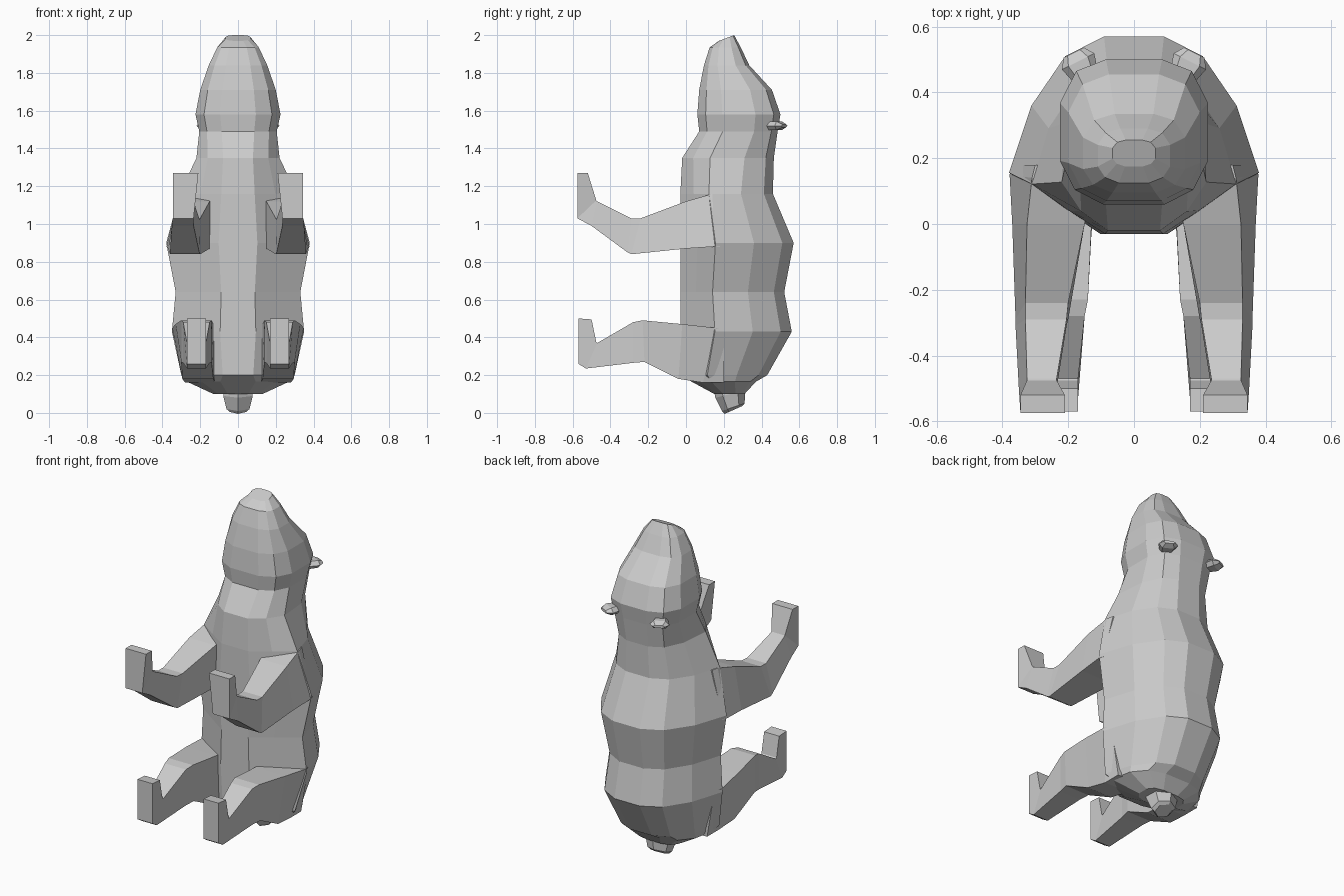
import bpy, bmesh, math
from mathutils import Vector

grey = bpy.data.materials.new("light grey")
grey.diffuse_color = (0.6, 0.6, 0.6, 1)


def make(name, rings):
    """Skin a closed tube through rings with equal point counts, capped at both ends."""
    bm = bmesh.new()
    rows = [[bm.verts.new(p) for p in ring] for ring in rings]
    n = len(rows[0])
    for a, b in zip(rows, rows[1:]):
        for i in range(n):
            j = (i + 1) % n
            bm.faces.new((a[i], a[j], b[j], b[i]))
    bm.faces.new(rows[0][::-1])
    bm.faces.new(rows[-1])
    bmesh.ops.recalc_face_normals(bm, faces=bm.faces)
    me = bpy.data.meshes.new(name)
    bm.to_mesh(me)
    bm.free()
    me.materials.append(grey)
    ob = bpy.data.objects.new(name, me)
    bpy.context.collection.objects.link(ob)
    return ob


# Body and head: half cross-sections blended from torso shape to head shape
TORSO = [(.27, 0), (.62, .15), (1, .31), (.82, .65), (.55, .9), (.24, 1)]
HEAD = [(.42, 0), (.8, .1), (1, .3), (1, .7), (.78, .92), (.38, 1)]


def section(z, y0, y1, w, h, tilt=0):
    half = []
    for (ax, ay), (bx, by) in zip(TORSO, HEAD):
        t = ay + (by - ay) * h
        half.append(((ax + (bx - ax) * h) * w, y0 + t * (y1 - y0), z + tilt * (t - .5)))
    return half + [(-x, y, zz) for x, y, zz in reversed(half)]


make("body", [section(*s) for s in [
    (.10, .15, .31, .13, 1),
    (.165, .03, .37, .27, .5),
    (.20, -.03, .43, .30, 0),
    (.43, -.03, .56, .35, 0),
    (.64, -.03, .52, .33, 0),
    (.90, -.03, .57, .38, 0),
    (1.16, -.03, .46, .31, .1),
    (1.35, -.02, .465, .22, .6),
    (1.49, .07, .485, .205, 1),
    (1.58, .06, .50, .225, 1),
    (1.71, .07, .455, .20, 1),
    (1.84, .095, .335, .155, 1),
    (1.935, .125, .29, .11, 1),
    (1.985, .175, .255, .065, 1, .03),
]])


# Limbs: each station is (top y, top z, bottom y, bottom z, inner x, outer top x, outer bottom x)
def limb(name, stations):
    for side, s in (("left", 1), ("right", -1)):
        make(side + "_" + name, [
            [(s * xi, ty, tz), (s * xt, ty, tz), (s * xb, by, bz), (s * xi, by, bz)]
            for ty, tz, by, bz, xi, xt, xb in stations])


limb("arm", [
    (.18, 1.16, .18, .88, .10, .30, .37),
    (.14, 1.16, .15, .88, .13, .31, .378),
    (0, 1.12, 0, .87, .15, .325, .37),
    (-.24, 1.03, -.29, .84, .20, .33, .36),
    (-.29, 1.03, -.31, .85, .205, .33, .36),
    (-.47, 1.12, -.50, .99, .235, .325, .35),
    (-.475, 1.125, -.575, 1.03, .235, .325, .345),
    (-.52, 1.27, -.575, 1.27, .21, .345, .345),
])
limb("leg", [
    (.20, .45, .20, .16, .10, .33, .28),
    (.16, .45, .09, .16, .12, .348, .28),
    (-.02, .47, -.04, .18, .13, .33, .295),
    (-.23, .49, -.22, .27, .14, .30, .30),
    (-.28, .48, -.28, .265, .15, .29, .29),
    (-.47, .37, -.53, .235, .17, .27, .27),
    (-.475, .375, -.57, .26, .17, .27, .27),
    (-.50, .495, -.57, .50, .17, .27, .27),
])

# Tail stub under the rump
make("tail", [[(w * math.cos(a), y + d * math.sin(a), z + .02 * math.sin(a))
               for a in [math.pi / 6 + k * math.pi / 3 for k in range(6)]]
              for z, y, w, d in ((.13, .235, .09, .085), (.10, .235, .09, .08),
                                 (.03, .25, .07, .06), (.015, .25, .05, .045))])

# Ears: small flat tabs pointing back and outward
for side, s in (("left", 1), ("right", -1)):
    out, along = Vector((s * .45, .89, 0)), Vector((s * .89, -.45, 0))
    base = Vector((s * .145, .445, 1.52))
    make(side + "_ear", [
        [base + out * d + along * w * u + Vector((0, 0, t * v))
         for u, v in ((-1, 0), (-.6, 1), (.6, 1), (1, 0), (.6, -1), (-.6, -1))]
        for d, w, t in ((0, .04, .022), (.055, .055, .022), (.085, .035, .008))])
